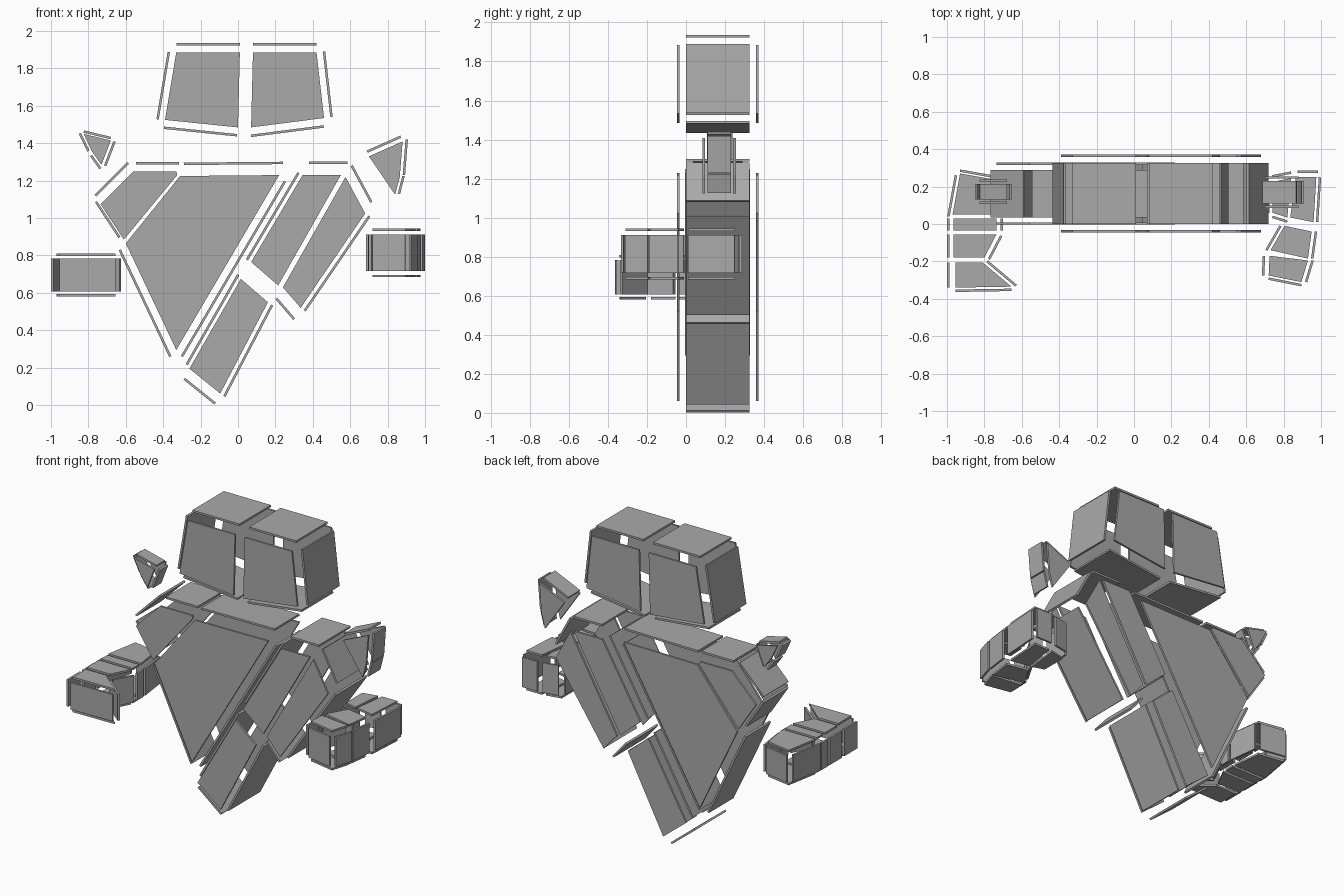
import bpy, bmesh
from mathutils import Vector

if "Cube" in bpy.data.objects:
    bpy.data.objects.remove(bpy.data.objects["Cube"])

T = 0.013      # plate thickness
DROP = 0.006   # settles the whole model on the ground

grey = bpy.data.materials.new("plate_grey")
grey.diffuse_color = (0.4, 0.4, 0.4, 1)
grey.use_nodes = True
grey.node_tree.nodes["Principled BSDF"].inputs["Base Color"].default_value = grey.diffuse_color


def prism(name, outline, lo, hi, axis):
    """Extrude a 2D outline along y (outline is x,z) or z (outline is x,y)."""
    bm = bmesh.new()
    if axis == 'y':
        put = lambda p, t: (p[0], t, p[1] - DROP)
    else:
        put = lambda p, t: (p[0], p[1], t - DROP)
    a = [bm.verts.new(put(p, lo)) for p in outline]
    b = [bm.verts.new(put(p, hi)) for p in outline]
    bm.faces.new(a)
    bm.faces.new(b[::-1])
    n = len(a)
    for i in range(n):
        j = (i + 1) % n
        bm.faces.new((a[i], b[i], b[j], a[j]))
    bmesh.ops.recalc_face_normals(bm, faces=bm.faces)
    me = bpy.data.meshes.new(name)
    bm.to_mesh(me)
    bm.free()
    me.materials.append(grey)
    bpy.context.collection.objects.link(bpy.data.objects.new(name, me))


def cell(name, outline, rims, lo, hi, gap, axis='y'):
    """Exploded block: two cap plates plus a loose plate for each outer edge.
    rims maps an edge number to the offset of its plate."""
    prism(name + "_cap_a", outline, lo - gap - T, lo - gap, axis)
    prism(name + "_cap_b", outline, hi + gap, hi + gap + T, axis)
    for i, off in rims.items():
        p = Vector(outline[i]) + Vector(off)
        q = Vector(outline[(i + 1) % len(outline)]) + Vector(off)
        d = (q - p).normalized()
        n = Vector((-d.y, d.x)) * T / 2
        prism(f"{name}_rim_{i}", [p + n, q + n, q - n, p - n], lo, hi, axis)


# Head, two halves
FULL = (0.0, 0.325, 0.033)
cell("head_left", [(-.33, 1.89), (.01, 1.89), (0, 1.49), (-.39, 1.53)],
     {0: (0, .045), 2: (-.005, -.042), 3: (-.04, .003)}, *FULL)
cell("head_right", [(.08, 1.89), (.42, 1.89), (.46, 1.54), (.07, 1.49)],
     {0: (0, .045), 1: (.04, .005), 2: (0, -.045)}, *FULL)

# Torso and shoulder, slimmer than the head
SLIM = (0.035, 0.29, 0.026)
cell("torso", [(-.31, 1.23), (.22, 1.235), (-.33, .30), (-.60, .87)],
     {0: (.02, .065), 1: (.03, -.035), 2: (-.032, -.035)}, *SLIM)
cell("shoulder", [(-.56, 1.255), (-.33, 1.255), (-.325, 1.235), (-.61, .89), (-.735, 1.08)],
     {0: (.015, .043), 3: (-.024, .012), 4: (-.027, .045)}, *SLIM)

# Slanted flank and leg
cell("flank_inner", [(.345, 1.235), (.55, 1.235), (.215, .645), (.07, .77)],
     {0: (.035, .065), 3: (-.022, .012)}, *FULL)
cell("flank_outer", [(.575, 1.225), (.68, 1.03), (.335, .525), (.24, .635)],
     {0: (.033, .06), 1: (.022, -.015), 2: (-.035, -.06)}, *FULL)
cell("leg", [(.015, .68), (.16, .555), (-.095, .067), (-.26, .20)],
     {1: (.022, -.015), 2: (-.027, -.054), 3: (-.014, .022)}, *FULL)

# Small floating fins
cell("fin_left", [(-.825, 1.455), (-.68, 1.42), (-.73, 1.29), (-.78, 1.36)],
     {0: (0, .013), 1: (.02, -.005), 2: (-.006, -.02), 3: (-.02, .003)}, 0.13, 0.215, 0.01)
cell("fin_right", [(.70, 1.335), (.88, 1.415), (.865, 1.225), (.84, 1.13)],
     {0: (-.01, .025), 1: (.022, .01), 2: (.02, .005)}, 0.11, 0.23, 0.012)

# Left hand, built upwards
LEFT = (0.613, 0.788, 0.014, 'z')
cell("hand_left_wrist", [(-.93, .27), (-.76, .24), (-.735, .05), (-.97, .05)],
     {0: (0, .015), 1: (.025, 0), 3: (-.022, -.01)}, *LEFT)
cell("hand_left_palm", [(-.965, .03), (-.735, .03), (-.735, -.035), (-.965, -.035)],
     {1: (.027, 0), 3: (-.029, 0)}, *LEFT)
cell("hand_left_knuckle", [(-.965, -.055), (-.735, -.055), (-.80, -.18), (-.965, -.18)],
     {1: (.025, -.008), 3: (-.029, 0)}, *LEFT)
cell("hand_left_tip", [(-.955, -.205), (-.81, -.205), (-.655, -.335), (-.955, -.34)],
     {1: (.025, .005), 2: (0, -.017), 3: (-.038, 0)}, *LEFT)

# Right hand, built upwards
RIGHT = (0.722, 0.917, 0.02, 'z')
cell("hand_right_heel", [(.74, .225), (.84, .245), (.82, .035), (.74, .06)],
     {0: (0, .03), 2: (0, -.022), 3: (-.022, 0)}, *RIGHT)
cell("hand_right_wrist", [(.865, .25), (.975, .25), (.96, .01), (.835, .035)],
     {0: (.01, .03), 1: (.019, 0)}, *RIGHT)
cell("hand_right_palm", [(.805, -.01), (.95, -.04), (.93, -.185), (.73, -.14)],
     {1: (.023, 0), 3: (-.022, 0)}, *RIGHT)
cell("hand_right_tip", [(.725, -.17), (.93, -.195), (.895, -.31), (.72, -.275)],
     {1: (.025, 0), 2: (0, -.017), 3: (-.03, 0)}, *RIGHT)
